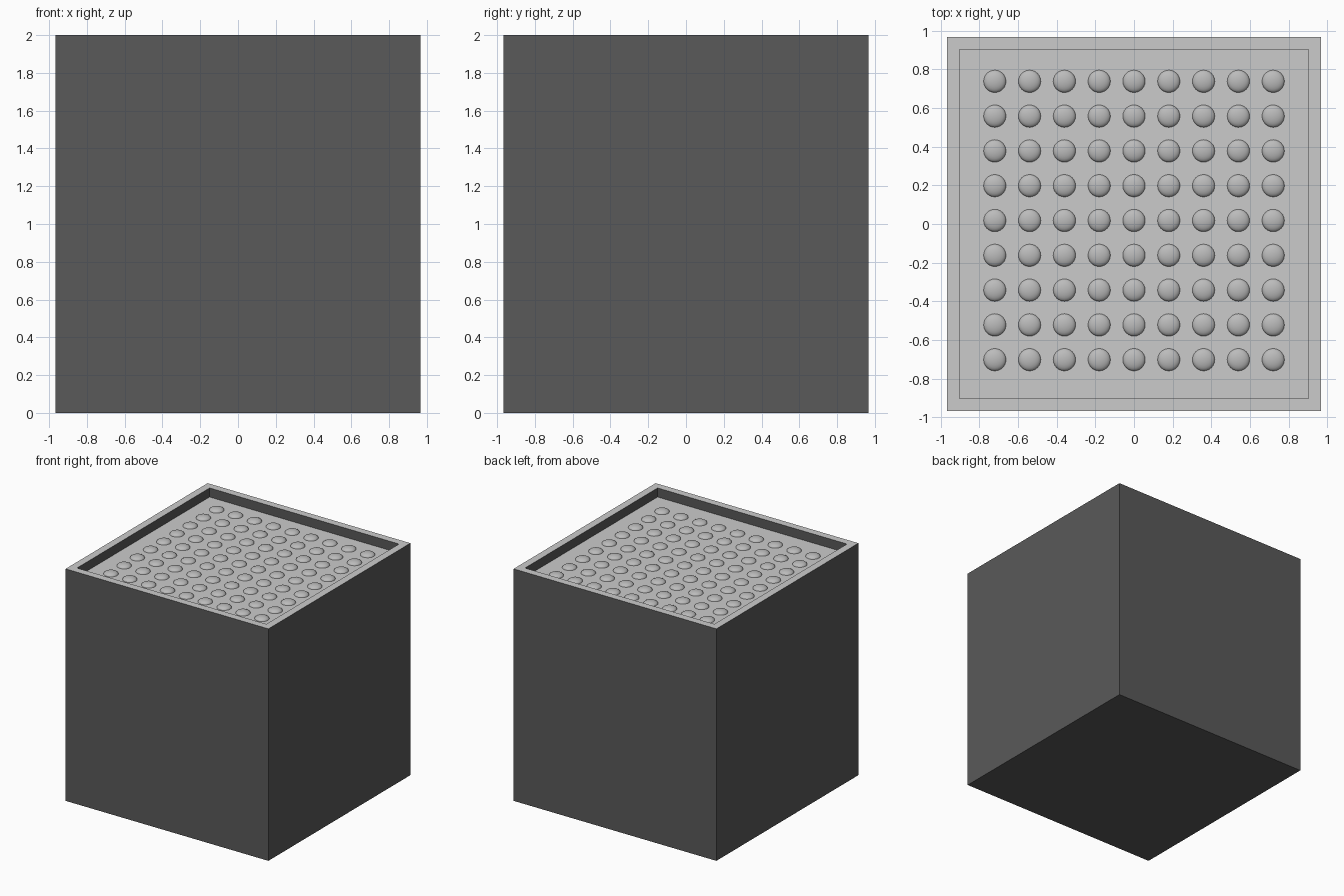
import bpy, bmesh
from mathutils import Matrix

if "Cube" in bpy.data.objects:
    bpy.data.objects.remove(bpy.data.objects["Cube"])

HALF, INNER, TOP, FLOOR = 0.967, 0.877, 2.0, 1.922


def material(name, v):
    m = bpy.data.materials.new(name)
    m.diffuse_color = (v, v, v, 1)
    m.use_nodes = True
    m.node_tree.nodes["Principled BSDF"].inputs["Base Color"].default_value = m.diffuse_color
    return m


def add_object(name, bm, mats):
    me = bpy.data.meshes.new(name)
    bm.to_mesh(me)
    bm.free()
    for m in mats:
        me.materials.append(m)
    ob = bpy.data.objects.new(name, me)
    bpy.context.collection.objects.link(ob)
    return ob


dark = material("dark_side", 0.1)
light = material("light_top", 0.8)
mid = material("stud_grey", 0.5)

# Box with a shallow recess in its top: dark walls, light rim and floor
bm = bmesh.new()
bmesh.ops.create_cube(bm, size=1, matrix=Matrix.Translation((0, 0, TOP / 2))
                      @ Matrix.Diagonal((2 * HALF, 2 * HALF, TOP, 1)))
top = max(bm.faces, key=lambda f: f.calc_center_median().z)
bmesh.ops.inset_region(bm, faces=[top], thickness=HALF - INNER)
inner = bmesh.ops.extrude_discrete_faces(bm, faces=[top])["faces"][0]
for v in inner.verts:
    v.co.z = FLOOR
bm.normal_update()
for f in bm.faces:
    f.material_index = 1 if f.normal.z > 0.5 else 0
add_object("recessed_box", bm, [dark, light])

# Grid of low round studs on the recessed floor
R, H, STEP = 0.058, 0.025, 0.18
bm = bmesh.new()
for i in range(9):
    for j in range(9):
        x, y = (i - 4) * STEP, (j - 4) * STEP + 0.018
        bmesh.ops.create_uvsphere(
            bm, u_segments=24, v_segments=12, radius=1,
            matrix=Matrix.Translation((x, y, FLOOR)) @ Matrix.Diagonal((R, R, H, 1)))
# keep only the upper half of each stud
bmesh.ops.delete(bm, geom=[v for v in bm.verts if v.co.z < FLOOR - 1e-4], context='VERTS')
for f in bm.faces:
    f.smooth = True
add_object("floor_studs", bm, [mid])
